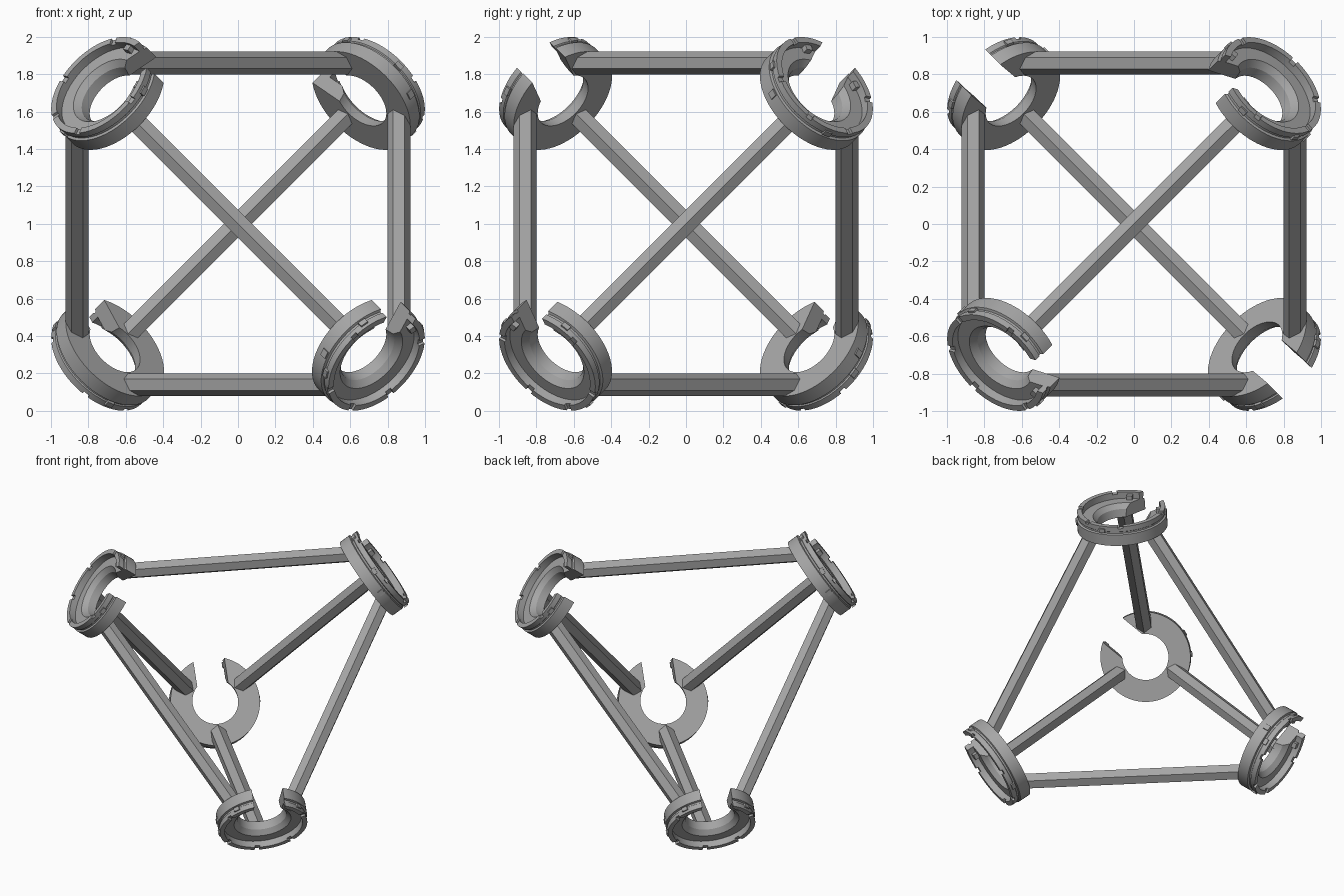
import bpy, bmesh, math
from mathutils import Matrix, Vector

cube = bpy.data.objects.get("Cube")
if cube:
    bpy.data.objects.remove(cube, do_unlink=True)

# One plain grey for the whole frame
grey = bpy.data.materials.new("plain grey")
grey.use_nodes = True
grey.diffuse_color = (0.38, 0.38, 0.38, 1)
grey.node_tree.nodes["Principled BSDF"].inputs["Base Color"].default_value = (0.38, 0.38, 0.38, 1)

MIDDLE = Vector((0, 0, 1))
CORNER = 0.86      # half size of the cube whose face diagonals carry the rods
RING_START = 1.14  # distance of a ring's inner face from the middle
RIM_TOP = 0.145
SIDES = 64

# Name: corner signs, ring opposite the gap, ring the gap leans to, lean, stud direction
RINGS = {
    "front_upper": ((-1, -1, 1), "back_lower", "back_upper", 12, (-1, 1, 0)),
    "back_upper": ((1, 1, 1), "front_lower", "front_upper", 12, (1, -1, 0)),
    "front_lower": ((1, -1, -1), "back_lower", "back_upper", 3, (-1, -1, 0)),
    "back_lower": ((-1, 1, -1), "front_lower", "front_upper", 3, (1, 1, 0)),
}

# Ring cross-section as radius and height: flange, stepped rim, recess, hole
PROFILE = [(0.165, 0), (0.322, 0), (0.322, 0.085), (0.308, 0.09), (0.308, 0.102),
           (0.315, 0.107), (0.315, RIM_TOP), (0.28, RIM_TOP), (0.28, 0.095),
           (0.205, 0.095), (0.175, 0.06)]


def finish(bm, name, matrix=Matrix()):
    bmesh.ops.recalc_face_normals(bm, faces=bm.faces)
    mesh = bpy.data.meshes.new(name)
    bm.to_mesh(mesh)
    bm.free()
    mesh.materials.append(grey)
    ob = bpy.data.objects.new(name, mesh)
    ob.matrix_world = matrix
    bpy.context.collection.objects.link(ob)
    return ob


def add_box(bm, size, radius, height, angle=0):
    """A box set at a radius and angle around the ring axis."""
    turn = Matrix.Rotation(angle, 4, "Z")
    place = Matrix.Translation((radius, 0, height))
    bmesh.ops.create_cube(bm, size=1, matrix=turn @ place @ Matrix.Diagonal((*size, 1)))


def lathe():
    bm = bmesh.new()
    loops = []
    for i in range(SIDES):
        a = 2 * math.pi * i / SIDES
        loops.append([bm.verts.new((r * math.cos(a), r * math.sin(a), z)) for r, z in PROFILE])
    for i, loop in enumerate(loops):
        after = loops[(i + 1) % SIDES]
        for j in range(len(loop)):
            k = (j + 1) % len(loop)
            bm.faces.new((loop[j], loop[k], after[k], after[j]))
    return bm


def tangent(name, other):
    """Direction within a ring's plane towards another ring."""
    n = Vector(RINGS[name][0]).normalized()
    way = Vector(RINGS[other][0]) - Vector(RINGS[name][0])
    return (way - n * way.dot(n)).normalized()


def make_ring(name):
    signs, opposite, lean_to, lean, stud = RINGS[name]
    n = Vector(signs).normalized()
    gap = -tangent(name, opposite)
    side = tangent(name, lean_to)
    side = (side - gap * side.dot(gap)).normalized()
    a = math.radians(lean)
    gap = gap * math.cos(a) + side * math.sin(a)
    cross = n.cross(gap)
    matrix = Matrix((gap, cross, n)).transposed().to_4x4()
    matrix.translation = MIDDLE + n * RING_START

    ring = finish(lathe(), name + "_ring", matrix)

    # Open gap with parallel walls, plus shallow notches in the rim
    bm = bmesh.new()
    add_box(bm, (0.4, 0.225, 0.5), 0.25, 0.05)
    for deg in (60, 130, 180, 230, 300):
        add_box(bm, (0.1, 0.035, 0.03), 0.3, RIM_TOP, math.radians(deg))
    cutter = finish(bm, name + "_cutter", matrix)
    cutter.hide_render = True
    bpy.context.view_layer.update()
    mod = ring.modifiers.new("gap", "BOOLEAN")
    mod.operation = "DIFFERENCE"
    mod.solver = "EXACT"
    mod.object = cutter
    bpy.ops.object.select_all(action="DESELECT")
    bpy.context.view_layer.objects.active = ring
    ring.select_set(True)
    bpy.ops.object.modifier_apply(modifier=mod.name)
    bpy.ops.object.shade_smooth_by_angle(angle=math.radians(30))
    bpy.data.objects.remove(cutter, do_unlink=True)

    # Small lugs around the rim, end stops beside the gap, and a stud on the flank
    bm = bmesh.new()
    for deg in (45, 110, 205, 315):
        add_box(bm, (0.02, 0.045, 0.03), 0.315, 0.112, math.radians(deg))
    for deg in (38, -38):
        add_box(bm, (0.035, 0.04, 0.035), 0.265, 0.11, math.radians(deg))
    v = Vector(stud)
    add_box(bm, (0.02, 0.04, 0.04), 0.32, 0.06, math.atan2(v.dot(cross), v.dot(gap)))
    finish(bm, name + "_lugs", matrix)


def make_rod(first, second):
    """Six-sided rod with an edge facing away from the middle."""
    p, q = (Vector(RINGS[k][0]) * CORNER for k in (first, second))
    mid, way = (p + q) / 2, (q - p).normalized()
    out = mid.normalized()
    matrix = Matrix((out, way.cross(out), way)).transposed().to_4x4()
    matrix.translation = MIDDLE + mid
    bm = bmesh.new()
    bmesh.ops.create_cone(bm, cap_ends=True, segments=6, radius1=0.061, radius2=0.061,
                          depth=2 * 0.6 * math.sqrt(2))
    # Turn a corner of the six sides onto the outward axis
    corner = max(bm.verts, key=lambda c: c.co.x).co
    bmesh.ops.rotate(bm, verts=bm.verts,
                     matrix=Matrix.Rotation(-math.atan2(corner.y, corner.x), 3, "Z"))
    # Trim both ends just inside the rings
    for k, s in ((first, p), (second, q)):
        n = s.normalized()
        local = matrix.inverted()
        bmesh.ops.bisect_plane(bm, geom=bm.verts[:] + bm.edges[:] + bm.faces[:],
                               plane_co=local @ (MIDDLE + n * (RING_START + 0.01)),
                               plane_no=local.to_3x3() @ n, clear_outer=True)
    bmesh.ops.holes_fill(bm, edges=[e for e in bm.edges if e.is_boundary], sides=0)
    finish(bm, first + "_to_" + second + "_rod", matrix)


names = list(RINGS)
for i, name in enumerate(names):
    make_ring(name)
    for other in names[i + 1:]:
        make_rod(name, other)
